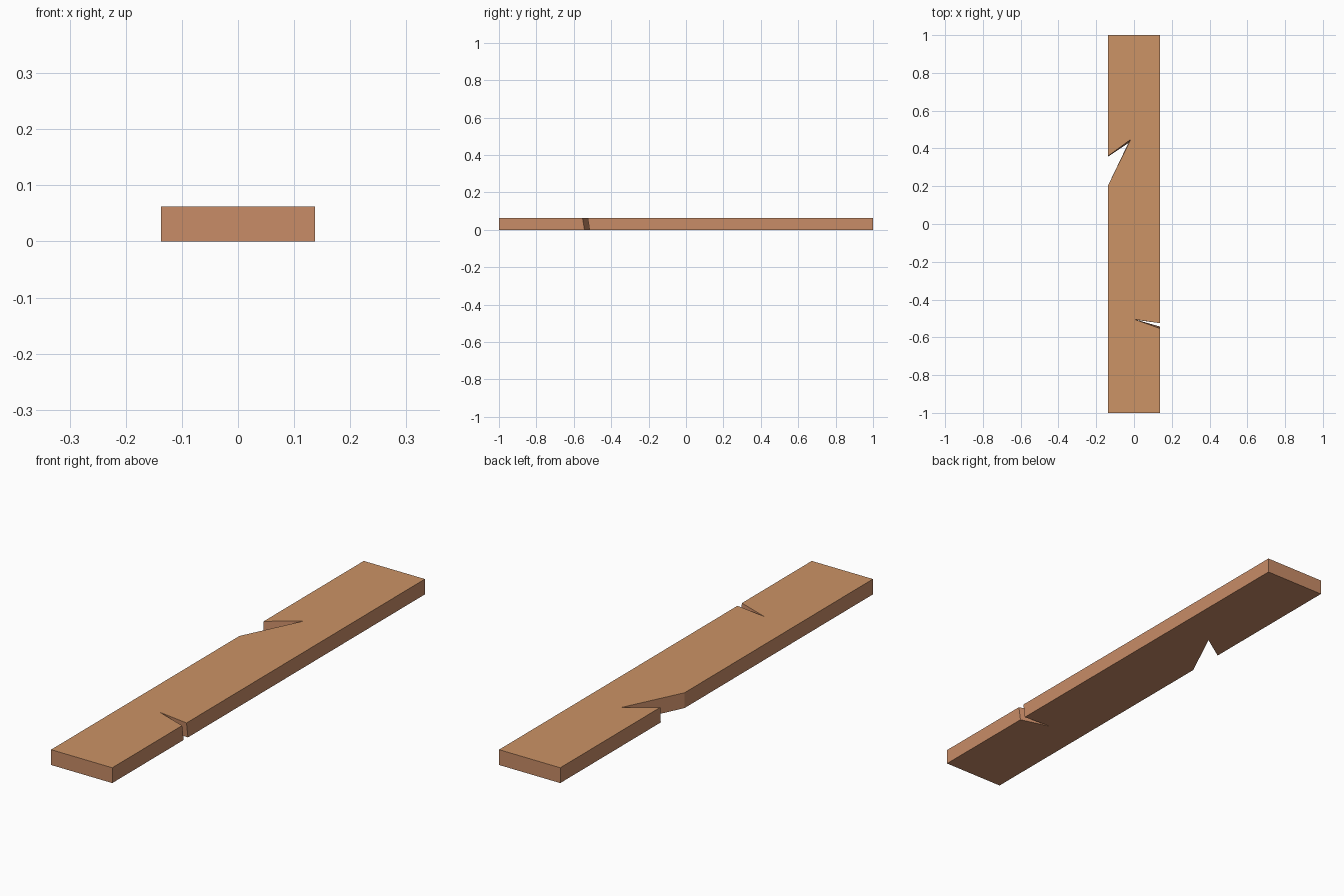
import bpy, bmesh

if "Cube" in bpy.data.objects:
    bpy.data.objects.remove(bpy.data.objects["Cube"])

W, L, H = 0.137, 1.0, 0.062

# (x, y) outline counter-clockwise; the notch points shift between bottom and top
def outline(right_low, right_tip, right_high, left_high, left_tip, left_low):
    return [(-W, -L), (W, -L), (W, right_low), right_tip, (W, right_high),
            (W, L), (-W, L), (-W, left_high), left_tip, (-W, left_low)]

bottom = outline(-0.543, (0.015, -0.508), -0.516, 0.357, (-0.03, 0.428), 0.205)
top = outline(-0.553, (0.003, -0.505), -0.525, 0.360, (-0.018, 0.447), 0.205)

def material(name, rgb):
    lin = [((c / 255 + 0.055) / 1.055) ** 2.4 for c in rgb]
    m = bpy.data.materials.new(name)
    m.diffuse_color = (*lin, 1)
    m.use_nodes = True
    m.node_tree.nodes["Principled BSDF"].inputs["Base Color"].default_value = m.diffuse_color
    return m

# Notched plank: loft the lower outline to the upper one
bm = bmesh.new()
lo = [bm.verts.new((x, y, 0)) for x, y in bottom]
hi = [bm.verts.new((x, y, H)) for x, y in top]
n = len(lo)
bm.faces.new(lo[::-1])
bm.faces.new(hi)
for i in range(n):
    j = (i + 1) % n
    bm.faces.new((lo[i], lo[j], hi[j], hi[i]))
bm.normal_update()

# Top surface is slightly warmer than the cut sides and underside
for f in bm.faces:
    f.material_index = 1 if f.normal.z > 0.9 else 0

mesh = bpy.data.meshes.new("plank")
bm.to_mesh(mesh)
bm.free()
mesh.materials.append(material("wood sides", (200, 140, 103)))
mesh.materials.append(material("wood top", (204, 147, 102)))
plank = bpy.data.objects.new("plank", mesh)
bpy.context.collection.objects.link(plank)
